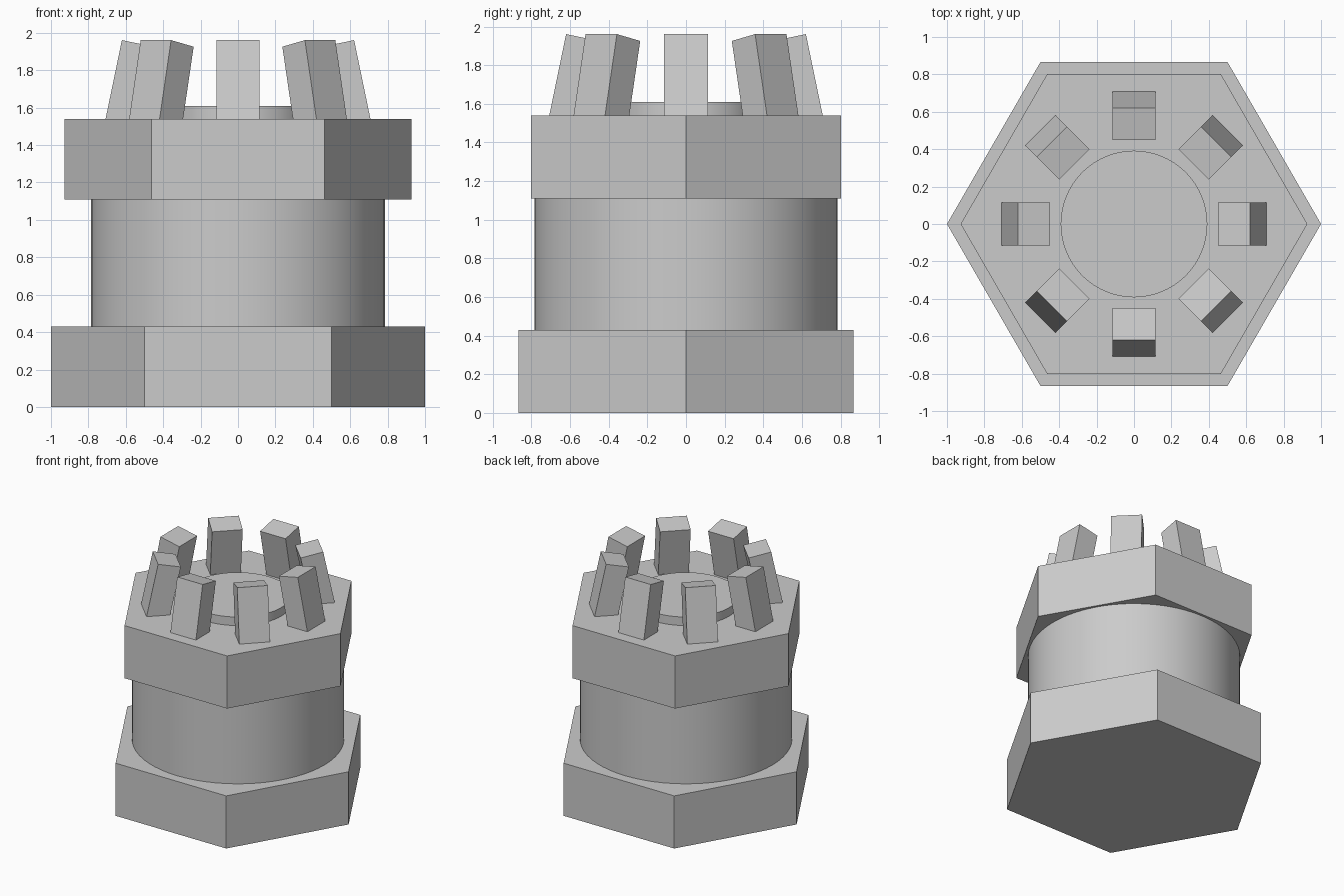
import bpy
from math import radians, pi
from mathutils import Matrix

cube = bpy.data.objects.get("Cube")
if cube:
    bpy.data.objects.remove(cube, do_unlink=True)

stone = bpy.data.materials.new("plain grey")
stone.use_nodes = True
GREY = (0.6, 0.6, 0.6, 1)
stone.diffuse_color = GREY
stone.node_tree.nodes["Principled BSDF"].inputs["Base Color"].default_value = GREY


def prism(name, sides, radius, bottom, top, turn=0.0):
    """Upright prism between two heights; many-sided ones are shaded smooth."""
    bpy.ops.mesh.primitive_cylinder_add(vertices=sides, radius=radius, depth=top - bottom,
                                        location=(0, 0, (bottom + top) / 2))
    ob = bpy.context.object
    ob.name = name
    ob.data.transform(Matrix.Rotation(turn, 4, "Z"))
    ob.data.materials.append(stone)
    if sides > 12:
        bpy.ops.object.shade_smooth_by_angle(angle=radians(30))
    return ob


# Stacked body, with hexagon corners pointing along x
prism("base_hexagon", 6, 1.0, 0, 0.43, pi / 6)
prism("round_shaft", 64, 0.785, 0.43, 1.11)
prism("upper_hexagon", 6, 0.927, 1.11, 1.54, pi / 6)
prism("raised_disc", 64, 0.392, 1.54, 1.61)

# Ring of eight prongs leaning inward, hinged at the outer bottom edge
THICK, WIDTH, HEIGHT = 0.174, 0.23, 0.43
for i in range(8):
    bpy.ops.mesh.primitive_cube_add(size=1)
    prong = bpy.context.object
    prong.name = f"prong_{i + 1}"
    shape = (Matrix.Rotation(i * pi / 4, 4, "Z")
             @ Matrix.Translation((0.708, 0, 1.54))
             @ Matrix.Rotation(radians(-11.7), 4, "Y")
             @ Matrix.Translation((-THICK / 2, 0, HEIGHT / 2))
             @ Matrix.Diagonal((THICK, WIDTH, HEIGHT, 1)))
    prong.data.transform(shape)
    prong.data.materials.append(stone)
